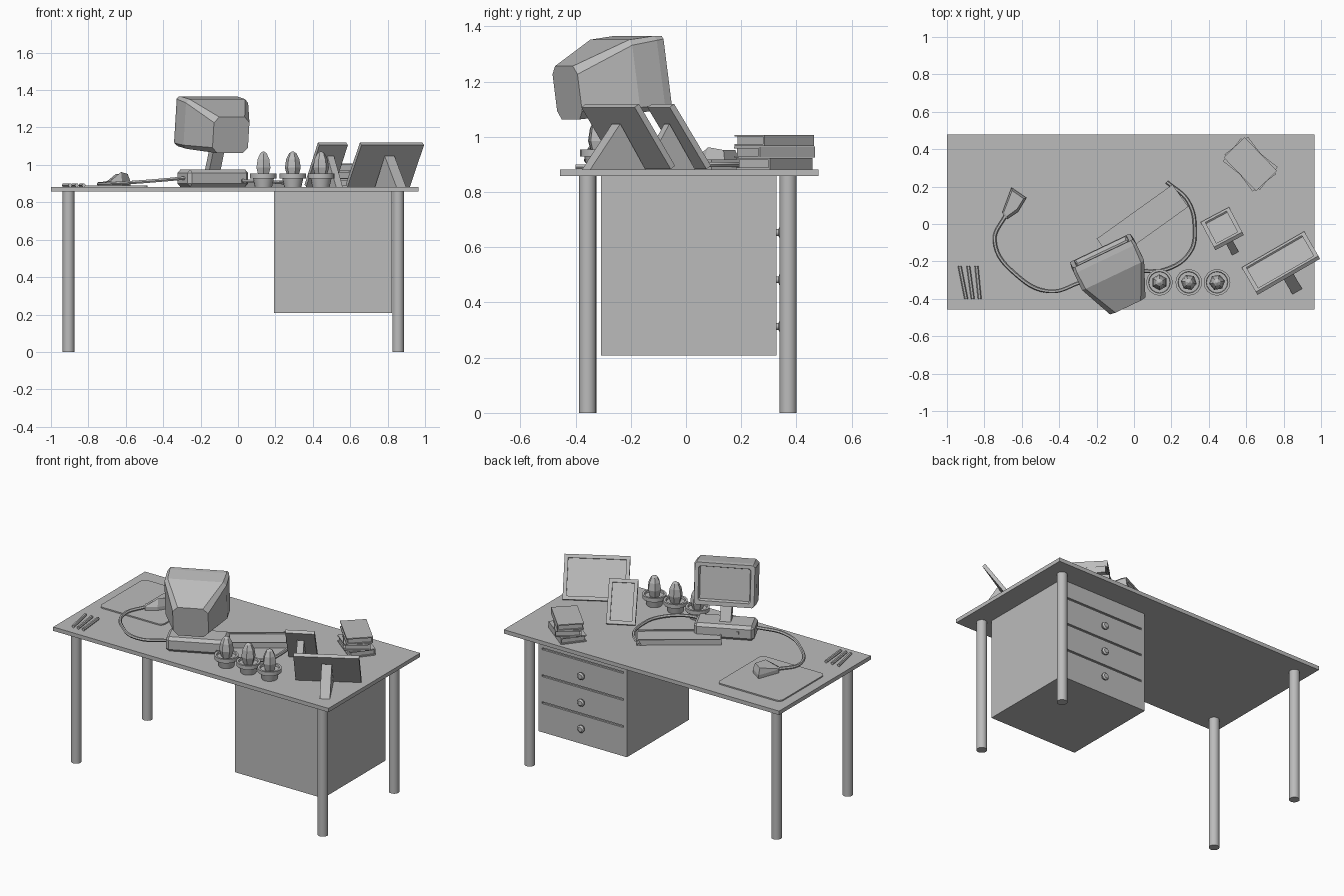
import bpy, bmesh
from math import sin, cos, pi, radians
from mathutils import Matrix, Vector

cube = bpy.data.objects.get("Cube")
if cube:
    bpy.data.objects.remove(cube, do_unlink=True)

TOP = 0.882          # height of the desk surface
grey = bpy.data.materials.new("plain grey")
grey.use_nodes = True
GREY = (0.5, 0.5, 0.5, 1)
grey.diffuse_color = GREY
grey.node_tree.nodes["Principled BSDF"].inputs["Base Color"].default_value = GREY


def finish(obj, smooth=False):
    obj.data.materials.clear()
    obj.data.materials.append(grey)
    if smooth:
        bpy.ops.object.select_all(action='DESELECT')
        obj.select_set(True)
        bpy.context.view_layer.objects.active = obj
        bpy.ops.object.shade_smooth_by_angle(angle=radians(35))
    return obj


def loft(name, rings, matrix=Matrix(), smooth=False):
    """Skin a list of point rings and cap both ends."""
    bm = bmesh.new()
    loops = [[bm.verts.new(matrix @ Vector(p)) for p in r] for r in rings]
    n = len(loops[0])
    for a, b in zip(loops, loops[1:]):
        for i in range(n):
            j = (i + 1) % n
            bm.faces.new((a[i], a[j], b[j], b[i]))
    bm.faces.new(loops[0])
    bm.faces.new(loops[-1])
    bmesh.ops.recalc_face_normals(bm, faces=bm.faces)
    mesh = bpy.data.meshes.new(name)
    bm.to_mesh(mesh)
    bm.free()
    obj = bpy.data.objects.new(name, mesh)
    bpy.context.collection.objects.link(obj)
    return finish(obj, smooth)


def place(x, y, z, turn=0, tilt=0):
    return (Matrix.Translation((x, y, z)) @ Matrix.Rotation(radians(turn), 4, 'Z')
            @ Matrix.Rotation(radians(tilt), 4, 'X'))


def rect(y, half, low, high, c=0):
    """Upright rectangle at depth y, with corners cut by c."""
    if not c:
        return [(-half, y, low), (half, y, low), (half, y, high), (-half, y, high)]
    return [(-half + c, y, low), (half - c, y, low), (half, y, low + c), (half, y, high - c),
            (half - c, y, high), (-half + c, y, high), (-half, y, high - c), (-half, y, low + c)]


def box(name, x, y, z, matrix=Matrix(), bevel=0):
    """Box from (min, max) ranges."""
    mid = Matrix.Translation(((x[0] + x[1]) / 2, 0, 0))
    half = (x[1] - x[0]) / 2
    obj = loft(name, [rect(v, half, *z) for v in y], matrix @ mid)
    if bevel:
        mod = obj.modifiers.new("bevel", 'BEVEL')
        mod.width, mod.segments = bevel, 1
    return obj


def lathe(name, profile, sides, x, y, turn=0, smooth=True):
    rings = [[(r * cos(2 * pi * i / sides), r * sin(2 * pi * i / sides), z)
              for i in range(sides)] for r, z in profile]
    return loft(name, rings, place(x, y, 0, turn), smooth)


def panel(name, width, height, thick, border, depth, matrix):
    """Slab with a recessed front."""
    inner = width / 2 - border
    return loft(name, [rect(-thick, width / 2, 0, height), rect(0, width / 2, 0, height),
                       rect(0, inner, border, height - border),
                       rect(-depth, inner, border, height - border)], matrix)


def cable(name, points):
    curve = bpy.data.curves.new(name, 'CURVE')
    curve.dimensions = '3D'
    curve.bevel_depth = 0.01
    curve.bevel_resolution = 1
    curve.resolution_u = 8
    spline = curve.splines.new('BEZIER')
    spline.bezier_points.add(len(points) - 1)
    for bp, p in zip(spline.bezier_points, points):
        bp.co = p
        bp.handle_left_type = bp.handle_right_type = 'AUTO'
    obj = bpy.data.objects.new(name, curve)
    bpy.context.collection.objects.link(obj)
    bpy.ops.object.select_all(action='DESELECT')
    obj.select_set(True)
    bpy.context.view_layer.objects.active = obj
    bpy.ops.object.convert(target='MESH')
    finish(bpy.context.view_layer.objects.active, True)


# Desk top and legs
box("desk_top", (-1, 0.966), (-0.457, 0.479), (0.857, TOP))
for side, x in (("right", -0.906), ("left", 0.856)):
    for end, y in (("front", -0.356), ("back", 0.37)):
        lathe(f"{end}_{side}_leg", [(0.031, 0), (0.031, 0.858)], 24, x, y)

# Drawer cabinet: body, then face strips that leave slots between them
X0, X1, FACE, SLOT = 0.193, 0.823, 0.327, 0.012
box("cabinet_body", (X0, X1), (-0.308, FACE - 0.012), (0.207, 0.858))
for name, x in (("inner", (X0, X0 + 0.025)), ("outer", (X1 - 0.025, X1))):
    box(f"cabinet_{name}_stile", x, (FACE - 0.012, FACE), (0.207, 0.858))
edges = [0.207, 0.398, 0.572, 0.746, 0.858 + SLOT / 2]
for i, (low, high) in enumerate(zip(edges, edges[1:])):
    bottom = low + (SLOT / 2 if i else 0)
    box(f"drawer_front_{i}", (X0 + 0.025, X1 - 0.025), (FACE - 0.012, FACE), (bottom, high - SLOT / 2))
for i, z in enumerate((0.313, 0.482, 0.653)):
    knob = [(0.012, 0), (0.012, 0.008), (0.022, 0.012), (0.024, 0.022), (0.015, 0.03)]
    rings = [[(r * cos(pi * k / 6), d, r * sin(pi * k / 6)) for k in range(12)] for r, d in knob]
    loft(f"drawer_knob_{i}", rings, place((X0 + X1) / 2, FACE, z), True)

# Monitor: tapered case with a recessed screen, on a neck and a broad base
loft("monitor", [rect(-0.325, 0.105, 0, 0.195, 0.03), rect(-0.13, 0.184, -0.004, 0.264, 0.02),
                 rect(-0.03, 0.184, -0.004, 0.264, 0.016), rect(0, 0.178, 0, 0.26, 0.012),
                 rect(0, 0.155, 0.026, 0.238, 0.008), rect(-0.02, 0.148, 0.033, 0.231, 0.006)],
     place(-0.182, -0.127, 1.108, 25.5, 8))
base = place(-0.135, -0.215, TOP, 25.5)
box("monitor_base", (-0.18, 0.18), (-0.08, 0.08), (0, 0.093), base, 0.018)
loft("monitor_neck", [[(sx * 0.033, y + sy * 0.028, z) for sx, sy in ((-1, -1), (1, -1), (1, 1), (-1, 1))]
                      for y, z in ((0.005, 0.08), (-0.06, 0.215))], base)
box("power_button", (-0.09, -0.075), (0.078, 0.086), (0.045, 0.06), base)

# Keyboard, pad, mouse and cables
panel("keyboard", 0.498, 0.146, 0.035, 0.01, 0.008, place(0.003, 0.066, TOP + 0.035, 35.6, 90))
corners = []
for k, (x, y) in enumerate(((-0.514, 0.346), (-0.907, 0.346), (-0.907, -0.053), (-0.514, -0.053))):
    corners += [(x + 0.03 * cos(pi * (k / 2 + s / 8)), y + 0.03 * sin(pi * (k / 2 + s / 8)))
                for s in range(5)]
loft("mouse_pad", [[(x, y, z) for x, y in corners] for z in (TOP, TOP + 0.008)])
foot = [(-0.705, 0.06), (-0.68, 0.025), (-0.62, 0.065), (-0.575, 0.14), (-0.655, 0.195)]
crown = [(-0.695, 0.066), (-0.68, 0.04), (-0.625, 0.08), (-0.59, 0.136), (-0.652, 0.178)]
rise = (0.035, 0.035, 0.08, 0.07, 0.07)
loft("mouse", [[(x, y, TOP + 0.008) for x, y in foot], [(x, y, TOP + 0.03) for x, y in foot],
               [(x, y, TOP + h) for (x, y), h in zip(crown, rise)]])
cable("mouse_cable", [(-0.28, -0.31, 0.93), (-0.45, -0.36, 0.915), (-0.62, -0.28, 0.903),
                      (-0.745, -0.09, 0.898), (-0.685, 0.05, 0.905)])
cable("keyboard_cable", [(0.02, -0.25, 0.915), (0.165, -0.245, 0.91), (0.3, -0.15, 0.9),
                         (0.325, -0.03, 0.9), (0.29, 0.12, 0.9), (0.175, 0.225, 0.9)])

# Pens
for i, (x0, x1) in enumerate(((-0.932, -0.897), (-0.886, -0.862), (-0.842, -0.825))):
    loft(f"pen_{i}", [[(x + 0.01 * cos(pi * k / 3), y, TOP + 0.009 + 0.01 * sin(pi * k / 3))
                       for k in range(6)] for x, y in ((x0, -0.225), (x1, -0.4))])

# Potted cacti
for i, x in enumerate((0.136, 0.293, 0.444)):
    lathe(f"cactus_pot_{i}", [(0.046, TOP), (0.056, 0.928), (0.071, 0.928), (0.071, 0.953),
                              (0.058, 0.953), (0.056, 0.94)], 16, x, -0.312)
    lathe(f"cactus_{i}", [(0.03, 0.938), (0.043, 0.985), (0.036, 1.03), (0.02, 1.062), (0.003, 1.072)],
          6, x, -0.312, 30 + i * 20, False)

# Picture frames leaning on wedge struts
for name, x, y, turn, width, reach, strut in (("small_frame", 0.432, 0.05, 28, 0.172, 0.235, 0.02),
                                              ("large_frame", 0.743, -0.136, 30, 0.386, 0.26, 0.03)):
    panel(name, width, 0.27, 0.022, 0.022, 0.01, place(x, y, TOP + 0.013, turn, 34))
    loft(f"{name}_strut", [[(s * strut, -0.03, 0), (s * strut, -0.135, 0.165), (s * strut, -reach, 0)]
                           for s in (-1, 1)], place(x, y, TOP, turn))

# Stacked books: two covers, a spine and a page block each
for i, turn in enumerate((-38, -53, -46)):
    at = place(0.622, 0.32, TOP + i * 0.042, turn)
    for part, z in (("bottom", (0, 0.007)), ("top", (0.034, 0.041))):
        box(f"book_{i}_{part}_cover", (-0.125, 0.125), (-0.078, 0.078), z, at)
    box(f"book_{i}_spine", (-0.125, 0.125), (0.071, 0.078), (0.007, 0.034), at)
    box(f"book_{i}_pages", (-0.117, 0.117), (-0.07, 0.071), (0.007, 0.034), at)
